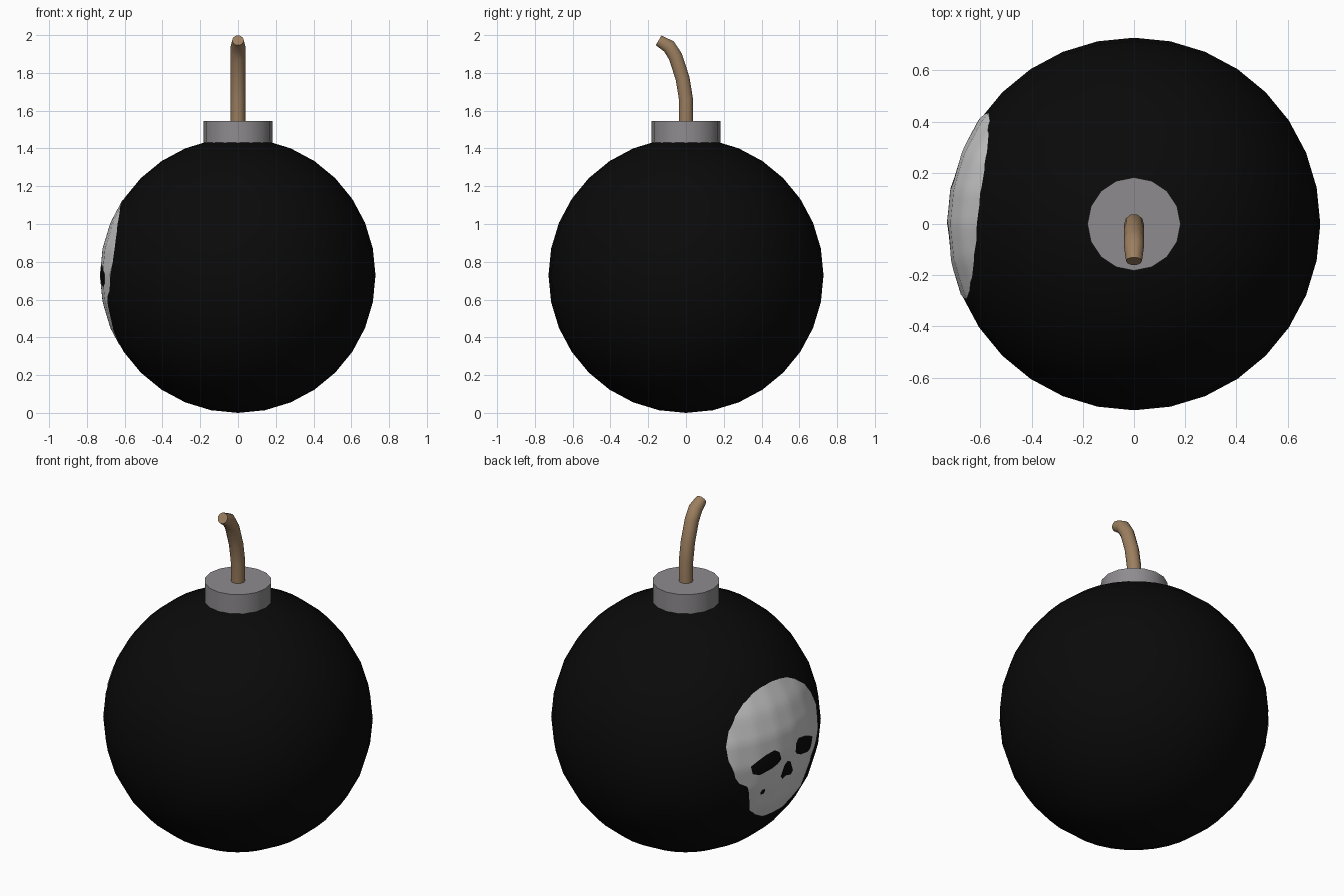
import bpy, bmesh, math
from mathutils import Vector
from mathutils.bvhtree import BVHTree
from mathutils.geometry import delaunay_2d_cdt

if "Cube" in bpy.data.objects:
    bpy.data.objects.remove(bpy.data.objects["Cube"])

R = 0.728            # ball radius, also the height of its centre
FACE_Y = 0.07        # middle line of the skull


def material(name, rgb):
    m = bpy.data.materials.new(name)
    m.use_nodes = True
    m.diffuse_color = (*rgb, 1)
    bsdf = m.node_tree.nodes["Principled BSDF"]
    bsdf.inputs["Base Color"].default_value = (*rgb, 1)
    bsdf.inputs["Roughness"].default_value = 0.6
    return m


def finish(obj, name, mat, angle=40):
    obj.name = name
    obj.data.materials.append(mat)
    bpy.ops.object.select_all(action='DESELECT')
    obj.select_set(True)
    bpy.context.view_layer.objects.active = obj
    bpy.ops.object.shade_smooth_by_angle(angle=math.radians(angle))


black = material("matte black", (0.003, 0.003, 0.003))
grey = material("metal grey", (0.27, 0.26, 0.27))
tan = material("rope tan", (0.33, 0.21, 0.115))
bone = material("bone white", (0.62, 0.62, 0.62))

# Ball
bpy.ops.mesh.primitive_uv_sphere_add(segments=32, ring_count=16, radius=R, location=(0, 0, R))
ball = bpy.context.object
finish(ball, "ball", black)

# Cap
bpy.ops.mesh.primitive_cylinder_add(vertices=16, radius=0.182, depth=0.145, location=(0, 0, 1.4725))
finish(bpy.context.object, "cap", grey)

# Fuse, swept along a bent path
path = [(0, 1.5), (0, 1.66), (-0.018, 1.77), (-0.055, 1.885), (-0.09, 1.94), (-0.145, 1.972)]
curve = bpy.data.curves.new("fuse", 'CURVE')
curve.dimensions = '3D'
curve.bevel_depth = 0.039
curve.bevel_resolution = 3
curve.use_fill_caps = True
spline = curve.splines.new('POLY')
spline.points.add(len(path) - 1)
for point, (y, z) in zip(spline.points, path):
    point.co = (0, y, z, 1)
spline.points[-1].radius = 0.8
fuse = bpy.data.objects.new("fuse", curve)
bpy.context.collection.objects.link(fuse)
bpy.ops.object.select_all(action='DESELECT')
fuse.select_set(True)
bpy.context.view_layer.objects.active = fuse
bpy.ops.object.convert(target='MESH')
finish(bpy.context.object, "fuse", tan, 50)


# Skull: a flat outline with holes, draped over the side of the ball
def mirrored(half):
    return half + [(-w, z) for w, z in reversed(half) if w > 0]


def inside(p, loop):
    hit = False
    for (ax, ay), (bx, by) in zip(loop, loop[1:] + loop[:1]):
        if (ay > p[1]) != (by > p[1]) and p[0] < ax + (p[1] - ay) * (bx - ax) / (by - ay):
            hit = not hit
    return hit


def subdivide(loop, step=0.03):
    out = []
    for a, b in zip(loop, loop[1:] + loop[:1]):
        n = max(1, math.ceil(math.dist(a, b) / step))
        out += [tuple(Vector(a).lerp(Vector(b), i / n)) for i in range(n)]
    return out


outline = mirrored([(0, 1.127), (0.07, 1.122), (0.14, 1.105), (0.21, 1.07), (0.277, 1.02),
                    (0.33, 0.95), (0.362, 0.87), (0.358, 0.79), (0.328, 0.68), (0.304, 0.643),
                    (0.259, 0.613), (0.237, 0.55), (0.208, 0.449), (0.15, 0.4), (0.083, 0.363), (0, 0.358)])
eye = [(0.25, 0.733), (0.21, 0.757), (0.159, 0.775), (0.1, 0.787), (0.07, 0.768), (0.058, 0.724),
       (0.085, 0.7), (0.12, 0.684), (0.196, 0.668), (0.237, 0.685)]
other_eye = [(-w, z) for w, z in eye]
nose = mirrored([(0, 0.692), (0.025, 0.675), (0.05, 0.615), (0.035, 0.594), (0, 0.605)])
chip = [(0.158 + 0.016 * math.cos(t), 0.553 + 0.018 * math.sin(t)) for t in
        [i * math.tau / 6 for i in range(6)]]
holes = [eye, other_eye, nose, chip]

points, edges = [], []
for loop in [outline] + holes:
    ring = subdivide(loop)
    first, n = len(points), len(ring)
    points += [Vector(p) for p in ring]
    edges += [(first + i, first + (i + 1) % n) for i in range(n)]
for i in range(-12, 13):
    for j in range(26):
        p = (i * 0.03, 0.36 + j * 0.03)
        if inside(p, outline):
            points.append(Vector(p))
flat, _, tris, *_ = delaunay_2d_cdt(points, edges, [], 0, 1e-5)

bm = bmesh.new()
bm.from_mesh(ball.data)
tree = BVHTree.FromBMesh(bm)
bm.clear()
verts = []
for w, z in flat:
    hit = tree.ray_cast(Vector((-2, w + FACE_Y, z - R)), Vector((1, 0, 0)))[0]
    verts.append(bm.verts.new(hit + hit.normalized() * 0.004 + Vector((0, 0, R))))
for tri in tris:
    mid = sum((flat[i] for i in tri), Vector((0, 0))) / 3
    if inside(mid, outline) and not any(inside(mid, h) for h in holes):
        face = bm.faces.new([verts[i] for i in tri])
        face.normal_update()
        if face.normal.x > 0:
            face.normal_flip()
bmesh.ops.delete(bm, geom=[v for v in bm.verts if not v.link_faces], context='VERTS')
mesh = bpy.data.meshes.new("skull")
bm.to_mesh(mesh)
bm.free()
skull = bpy.data.objects.new("skull", mesh)
bpy.context.collection.objects.link(skull)
finish(skull, "skull", bone)
